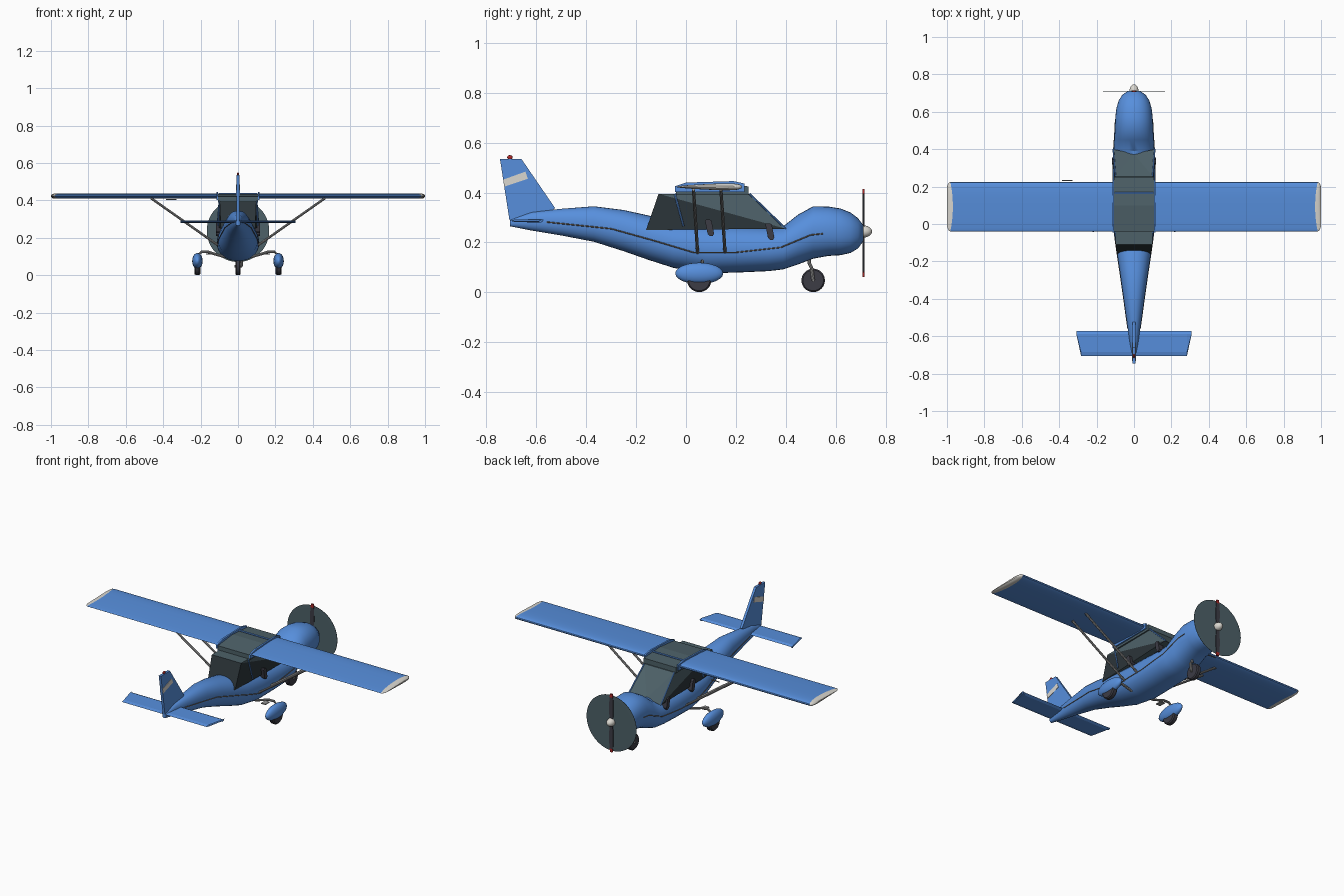
import bpy, bmesh, math
from mathutils import Vector

if "Cube" in bpy.data.objects:
    bpy.data.objects.remove(bpy.data.objects["Cube"])


def material(name, r, g, b):
    m = bpy.data.materials.new(name)
    m.diffuse_color = (r, g, b, 1)
    m.use_nodes = True
    m.node_tree.nodes["Principled BSDF"].inputs["Base Color"].default_value = m.diffuse_color
    return m


BLUE = material("blue paint", 0.095, 0.275, 0.72)
GLASS = material("tinted glass", 0.075, 0.12, 0.14)
DARK = material("dark glass", 0.025, 0.036, 0.042)
RUBBER = material("dark rubber", 0.045, 0.045, 0.06)
WHITE = material("off white", 0.70, 0.68, 0.63)
METAL = material("grey metal", 0.30, 0.30, 0.30)
RED = material("red", 0.42, 0.02, 0.02)
TRIM = material("trim line", 0.16, 0.13, 0.10)


def mesh_object(name, verts, faces, mats, smooth=True, rule=None):
    me = bpy.data.meshes.new(name)
    me.from_pydata([tuple(v) for v in verts], [], faces)
    bm = bmesh.new()
    bm.from_mesh(me)
    bmesh.ops.recalc_face_normals(bm, faces=bm.faces)
    bm.to_mesh(me)
    bm.free()
    for m in mats:
        me.materials.append(m)
    if rule:
        for p in me.polygons:
            p.material_index = rule(p.center)
    if smooth:
        me.shade_smooth()
        me.set_sharp_from_angle(angle=math.radians(35))
    ob = bpy.data.objects.new(name, me)
    bpy.context.collection.objects.link(ob)
    return ob


def loft(name, rings, mats, rule=None, smooth=True):
    n = len(rings[0])
    verts = [p for r in rings for p in r]
    faces = [(i * n + j, i * n + (j + 1) % n, (i + 1) * n + (j + 1) % n, (i + 1) * n + j)
             for i in range(len(rings) - 1) for j in range(n)]
    faces += [tuple(range(n)), tuple(range(len(verts) - n, len(verts)))]
    return mesh_object(name, verts, faces, mats, smooth, rule)


def tube(name, points, radius, mat, sides=8):
    pts = [Vector(p) for p in points]
    rings = []
    for i, p in enumerate(pts):
        d = (pts[min(i + 1, len(pts) - 1)] - pts[max(i - 1, 0)]).normalized()
        u = d.orthogonal().normalized() if abs(d.x) > 0.9 else d.cross(Vector((1, 0, 0))).normalized()
        v = d.cross(u)
        rings.append([p + radius * (u * math.cos(a) + v * math.sin(a))
                      for a in (2 * math.pi * k / sides for k in range(sides))])
    return loft(name, rings, [mat])


def plate(name, outline, x, half, mat):
    """Extrude a (y, z) outline sideways around x."""
    return loft(name, [[(x + s * half, y, z) for y, z in outline] for s in (-1, 1)], [mat], smooth=False)


def ellipsoid(name, centre, size, mat):
    rings = []
    for i in range(13):
        t = -math.cos(math.pi * min(max(i / 12, 0.01), 0.99))
        r = math.sqrt(1 - t * t)
        rings.append([(centre[0] + size[0] * r * math.cos(2 * math.pi * k / 20),
                       centre[1] + size[1] * t,
                       centre[2] + size[2] * r * math.sin(2 * math.pi * k / 20)) for k in range(20)])
    return loft(name, rings, [mat])


def disc(name, centre, radius, half, axis, mat, sides=32):
    rings = []
    for o, f in ((-half, 0.88), (-half * 0.6, 1), (half * 0.6, 1), (half, 0.88)):
        ring = []
        for k in range(sides):
            a = 2 * math.pi * k / sides
            c, s = f * radius * math.cos(a), f * radius * math.sin(a)
            off = (o, c, s) if axis == "x" else (c, o, s)
            ring.append(Vector(centre) + Vector(off))
        rings.append(ring)
    return loft(name, rings, [mat])


# Fuselage: stations of y, bottom z, top z, half width
STATIONS = [(-0.705, 0.265, 0.292, 0.012), (-0.62, 0.248, 0.322, 0.025), (-0.5, 0.228, 0.335, 0.042),
            (-0.37, 0.203, 0.345, 0.06), (-0.25, 0.165, 0.33, 0.077), (-0.15, 0.13, 0.308, 0.092),
            (-0.05, 0.098, 0.285, 0.106), (0.08, 0.076, 0.275, 0.112), (0.22, 0.08, 0.268, 0.113),
            (0.33, 0.085, 0.262, 0.112), (0.39, 0.092, 0.265, 0.110), (0.45, 0.112, 0.312, 0.106),
            (0.51, 0.135, 0.345, 0.102), (0.57, 0.146, 0.344, 0.100), (0.62, 0.149, 0.336, 0.094),
            (0.66, 0.158, 0.32, 0.082), (0.69, 0.176, 0.297, 0.063), (0.71, 0.204, 0.27, 0.034)]
rings = []
for y, b, t, w in STATIONS:
    ring = []
    for k in range(32):
        c, s = math.cos(2 * math.pi * k / 32), math.sin(2 * math.pi * k / 32)
        e = 0.9
        ring.append((w * math.copysign(abs(c) ** e, c), y,
                     (b + t) / 2 + (t - b) / 2 * math.copysign(abs(s) ** e, s)))
    rings.append(ring)
loft("fuselage", rings, [BLUE])


def skin_x(y, z):
    for (y0, b0, t0, w0), (y1, b1, t1, w1) in zip(STATIONS, STATIONS[1:]):
        if y0 <= y <= y1:
            f = (y - y0) / (y1 - y0)
            b, t, w = b0 + f * (b1 - b0), t0 + f * (t1 - t0), w0 + f * (w1 - w0)
            s = min(1, abs((z - (b + t) / 2) / ((t - b) / 2))) ** (1 / 0.9)
            return w * math.sqrt(max(0, 1 - s * s)) ** 0.9
    return 0


TRIM_PATH = [(-0.56, 0.282), (-0.3, 0.255), (-0.12, 0.205), (0.03, 0.16), (0.2, 0.16), (0.38, 0.18), (0.5, 0.23), (0.56, 0.236)]

# Cabin glazing: roof, windscreen, rear window and two-panel sides
RB, RT, FT, FB = (0.092, -0.16, 0.25), (0.098, -0.11, 0.395), (0.1, 0.255, 0.395), (0.111, 0.40, 0.255)
corners = [(s * x, y, z) for s in (1, -1) for x, y, z in (RB, RT, FT, FB)]
cabin = mesh_object("cabin_glazing", corners + [(0, 0.375, 0.26)],
                    [(0, 1, 3), (1, 2, 3), (4, 7, 5), (5, 7, 6), (1, 5, 6, 2), (0, 4, 5, 1),
                     (2, 6, 8), (2, 8, 3), (6, 7, 8), (0, 3, 8, 7, 4)], [GLASS, DARK], smooth=False)
for i in (0, 2, 5):
    cabin.data.materials and setattr(cabin.data.polygons[i], "material_index", 1)
loft("roof_panel", [[(s * 0.108, y, z) for y, z in ((-0.04, 0.39), (0.25, 0.39), (0.25, 0.425), (0.1, 0.435), (-0.04, 0.42))]
                    for s in (-1, 1)], [GLASS], smooth=False)
tube("roof_crossbar", [(-0.105, 0.165, 0.434), (0.105, 0.165, 0.434)], 0.005, BLUE)


# Wing halves with pale rounded tips
def wing_ring(x, side, chord, thick, bow=0.0):
    ring = []
    for k in range(28):
        a = 2 * math.pi * k / 28
        c = math.copysign(abs(math.cos(a)) ** 0.7, math.cos(a))
        s = math.copysign(abs(math.sin(a)) ** 0.8, math.sin(a))
        taper = 0.65 + 0.35 * c
        ring.append((side * (x + bow * c * c), 0.093 + chord * c, 0.423 + thick * s * taper))
    return ring


for side, label in ((1, "right"), (-1, "left")):
    loft(label + "_wing", [wing_ring(0.11, side, 0.132, 0.018), wing_ring(0.968, side, 0.132, 0.018, 0.014)], [BLUE])
    loft(label + "_wing_tip", [wing_ring(0.968, side, 0.132, 0.018, 0.014), wing_ring(0.985, side, 0.129, 0.017, 0.004),
                               wing_ring(0.995, side, 0.12, 0.012), wing_ring(1.0, side, 0.105, 0.005)], [WHITE])
    plate(label + "_wing_root_rib", [(-0.045, 0.403), (0.235, 0.403), (0.235, 0.436), (0.19, 0.446), (0.0, 0.44), (-0.045, 0.425)],
          side * 0.111, 0.005, BLUE)
    # Paired wing struts
    for y in (0.035, 0.145):
        tube(label + "_wing_strut", [(side * 0.095, y + 0.012, 0.152), (side * 0.465, y - 0.005, 0.412)], 0.0065, METAL)
    # Cabin pillars
    tube(label + "_rear_pillar", [(side * 0.1, -0.045, 0.395), (side * 0.107, -0.01, 0.265)], 0.004, BLUE)
    tube(label + "_front_pillar", [(side * 0.1, 0.255, 0.395), (side * 0.111, 0.40, 0.255)], 0.004, BLUE)
    # Side fittings below the windows
    for y, z in ((0.095, 0.258), (0.337, 0.242)):
        loft(label + "_side_fitting", [[(side * (0.105 + o), y + a - 0.2 * (b - 0.0), z + b) for a, b in
             ((-0.013, -0.022), (-0.006, -0.032), (0.006, -0.032), (0.013, -0.022),
              (0.013, 0.03), (0.006, 0.035), (-0.006, 0.035), (-0.013, 0.03))] for o in (-0.02, 0.013)], [RUBBER], smooth=False)
    # Trim line following the hull
    path = []
    for (y0, z0), (y1, z1) in zip(TRIM_PATH, TRIM_PATH[1:]):
        for i in range(6):
            y, z = y0 + (y1 - y0) * i / 6, z0 + (z1 - z0) * i / 6
            path.append((side * skin_x(y, z), y, z))
    tube(label + "_trim_line", path, 0.0025, TRIM, 6)
    # Main wheel, fairing and sprung leg
    disc(label + "_main_wheel", (side * 0.217, 0.053, 0.05), 0.049, 0.016, "x", RUBBER)
    ellipsoid(label + "_wheel_fairing", (side * 0.217, 0.053, 0.076), (0.028, 0.096, 0.043), BLUE)
    tube(label + "_main_leg", [(side * 0.07, 0.065, 0.098), (side * 0.12, 0.065, 0.112), (side * 0.16, 0.065, 0.125),
                               (side * 0.195, 0.065, 0.125), (side * 0.217, 0.065, 0.105)], 0.007, METAL)
    loft(label + "_step", [[(side * x, y, z) for x, y in ((0.14, 0.02), (0.17, 0.02), (0.17, 0.06), (0.14, 0.06))]
                           for z in (0.112, 0.117)], [METAL], smooth=False)
    # Tailplane half
    loft(label + "_tailplane", [[(side * x, y, 0.287 + z) for y, z in
                                 ((f, 0), (f - 0.015, 0.007), (r + 0.02, 0.005), (r, 0), (r + 0.02, -0.005), (f - 0.015, -0.007))]
                                for x, f, r in ((0, -0.573, -0.705), (0.283, -0.573, -0.705), (0.308, -0.573, -0.59))], [BLUE], smooth=False)
    # Fin stripe
    plate(label + "_fin_stripe", [(-0.733, 0.452), (-0.644, 0.484), (-0.634, 0.455), (-0.728, 0.424)], side * 0.008, 0.0015, WHITE)

# Fin and beacon
plate("fin", [(-0.708, 0.29), (-0.746, 0.535), (-0.66, 0.535), (-0.525, 0.338), (-0.56, 0.31)], 0, 0.0075, BLUE)
ellipsoid("tail_beacon", (0, -0.706, 0.541), (0.006, 0.011, 0.009), RED)

# Nose gear
disc("nose_wheel", (0, 0.51, 0.048), 0.047, 0.014, "x", RUBBER)
tube("nose_leg", [(0.019, 0.51, 0.048), (0.019, 0.503, 0.1), (0, 0.495, 0.115), (0, 0.49, 0.16)], 0.007, METAL)
tube("nose_axle", [(-0.02, 0.51, 0.048), (0.022, 0.51, 0.048)], 0.006, METAL)

# Propeller disc, blades with red tips, and spinner
HUB = 0.238
disc("propeller_disc", (0, 0.71, HUB), 0.167, 0.001, "y", GLASS, 48).data.shade_flat()
blade = [(0, 0.008), (0.04, 0.012), (0.09, 0.014), (0.155, 0.011), (0.176, 0.007)]
for s, label in ((1, "upper"), (-1, "lower")):
    loft(label + "_blade", [[(a * w, 0.711 + b * 0.004, HUB + s * d) for a, b in ((-1, -1), (1, -1), (1, 1), (-1, 1))]
                            for d, w in blade], [RUBBER, RED], lambda c: int(abs(c.z - HUB) > 0.155), False)
ellipsoid("spinner", (0, 0.713, 0.244), (0.024, 0.033, 0.024), WHITE)

# Air-data probe on the left wing
tube("wing_probe", [(-0.385, 0.232, 0.405), (-0.33, 0.232, 0.405)], 0.003, METAL)
